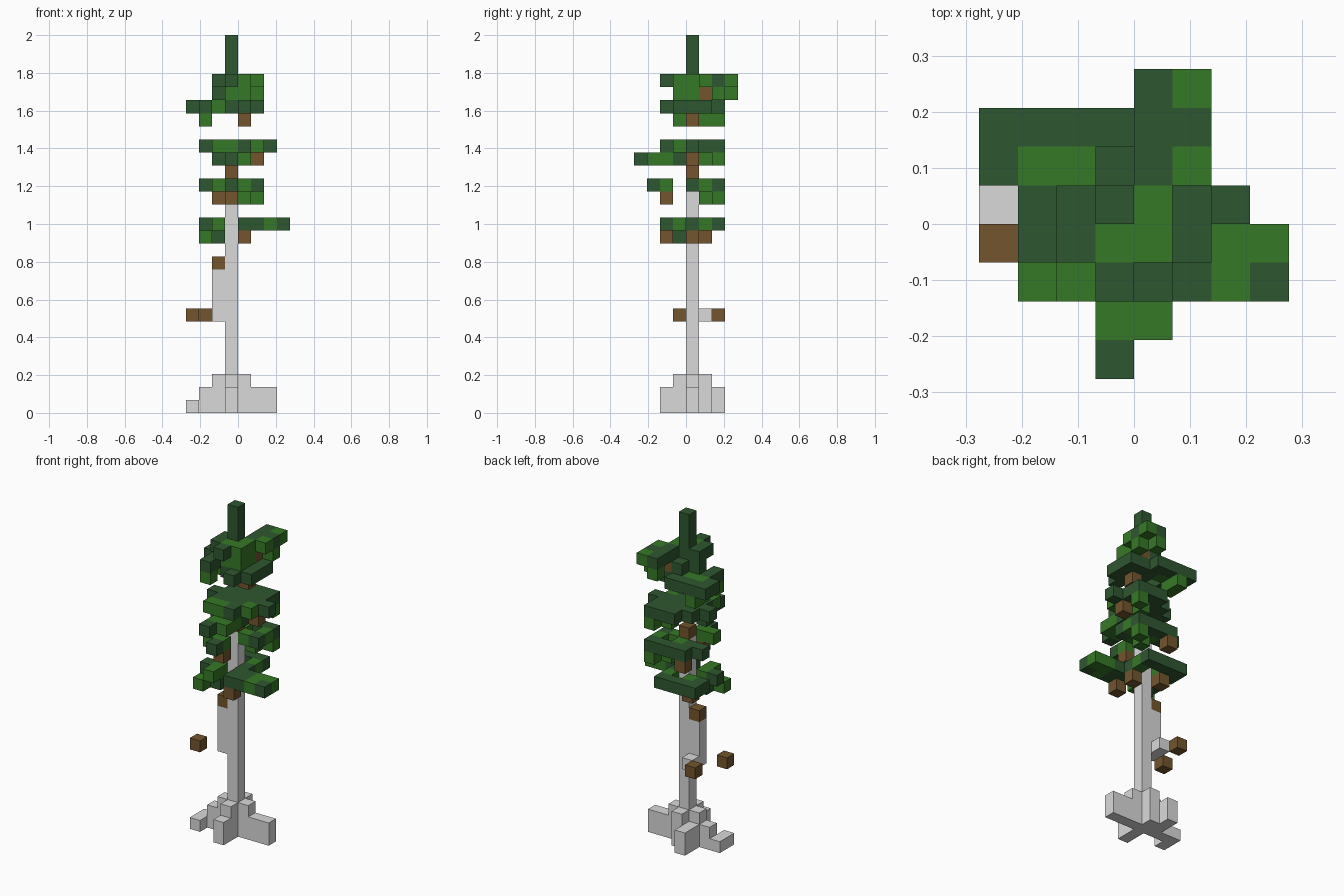
import bpy
import bmesh
from mathutils import Vector

if "Cube" in bpy.data.objects:
    bpy.data.objects.remove(bpy.data.objects["Cube"], do_unlink=True)

CELL = 2 / 29  # block size: the tree is 29 blocks tall


def material(name, rgb):
    m = bpy.data.materials.new(name)
    m.use_nodes = True
    m.diffuse_color = (*rgb, 1)
    m.node_tree.nodes["Principled BSDF"].inputs["Base Color"].default_value = (*rgb, 1)
    return m


# letter used in the floor plans -> material
PAINT = {
    "g": material("grey_bark", (0.70, 0.70, 0.70)),
    "b": material("brown_wood", (0.17, 0.09, 0.027)),
    "d": material("dark_needles", (0.028, 0.096, 0.03)),
    "l": material("light_needles", (0.037, 0.19, 0.02)),
}
LETTERS = list(PAINT)

# Each part: {level: (back row, floor plan from back to front)}; plans start at column -4
PARTS = {
    "roots": {
        0: (2, "..g/..gg/ggggggg/g..g/...g"),
        1: (2, "..g/..gg/.gggggg/...g/...g"),
        2: (1, "...g/..ggg/...g"),
    },
    "trunk": {
        **{k: (0, "...g") for k in range(3, 18)},
        18: (0, "...b"),
    },
    "trunk_fin": {
        **{k: (0, "..g") for k in range(8, 11)},
        7: (1, "..g/..g"),
        11: (0, "..b"),
    },
    "dead_twigs": {
        7: (2, ".b///b"),
    },
    "lowest_boughs": {
        13: (1, "..b/....b/..d/.l..b"),
        14: (2, ".dddd/.dl.l/....d/.dl.ddll/..l.ddld"),
    },
    "lower_boughs": {
        16: (2, "..b..l/....l///...b"),
        17: (2, "..dddd/.ddl.l/....ld//..ll/...d"),
    },
    "middle_boughs": {
        19: (2, ".....l/....l/.....b/..d.d/...dl/...ll/...d"),
        20: (2, "...ddd/..dddd/.dddddd/..dddl/..lld"),
    },
    "upper_boughs": {
        22: (2, ".l/.l/....b/.l"),
        23: (2, "dddd/dllddd/.d.ddd/.d.ddd/....d"),
    },
    "top_boughs": {
        24: (3, "....l/.....l/...db/..d.l/...ll"),
        25: (3, "....dl/....dd/....dl/..d.l/..dll/...d"),
    },
    "spire": {k: (0, "...d") for k in range(24, 29)},
}


def read_cells(levels):
    """Turn floor plans into {(column, row, level): letter}."""
    cells = {}
    for z, (back, plan) in levels.items():
        for r, row in enumerate(plan.split("/")):
            for c, letter in enumerate(row):
                if letter != ".":
                    cells[(c - 4, back - r, z)] = letter
    return cells


def add_face(bm, cell, axis, side):
    """One outer square of a block, wound to face outwards."""
    u, v = (axis + 1) % 3, (axis + 2) % 3
    corners = [(0, 0), (1, 0), (1, 1), (0, 1)]
    if side < 0:
        corners.reverse()
    verts = []
    for a, b in corners:
        p = Vector(cell)
        p[axis] += max(side, 0)
        p[u] += a
        p[v] += b
        verts.append(bm.verts.new(p * CELL))
    return bm.faces.new(verts)


parts = {name: read_cells(levels) for name, levels in PARTS.items()}
filled = set().union(*parts.values())

# Build each part from its exposed block faces only
for name, cells in parts.items():
    bm = bmesh.new()
    for cell, letter in cells.items():
        for axis in range(3):
            for side in (-1, 1):
                near = list(cell)
                near[axis] += side
                if tuple(near) not in filled:
                    add_face(bm, cell, axis, side).material_index = LETTERS.index(letter)
    bmesh.ops.remove_doubles(bm, verts=bm.verts, dist=CELL / 100)
    mesh = bpy.data.meshes.new(name)
    for m in PAINT.values():
        mesh.materials.append(m)
    bm.to_mesh(mesh)
    bm.free()
    bpy.context.collection.objects.link(bpy.data.objects.new(name, mesh))
